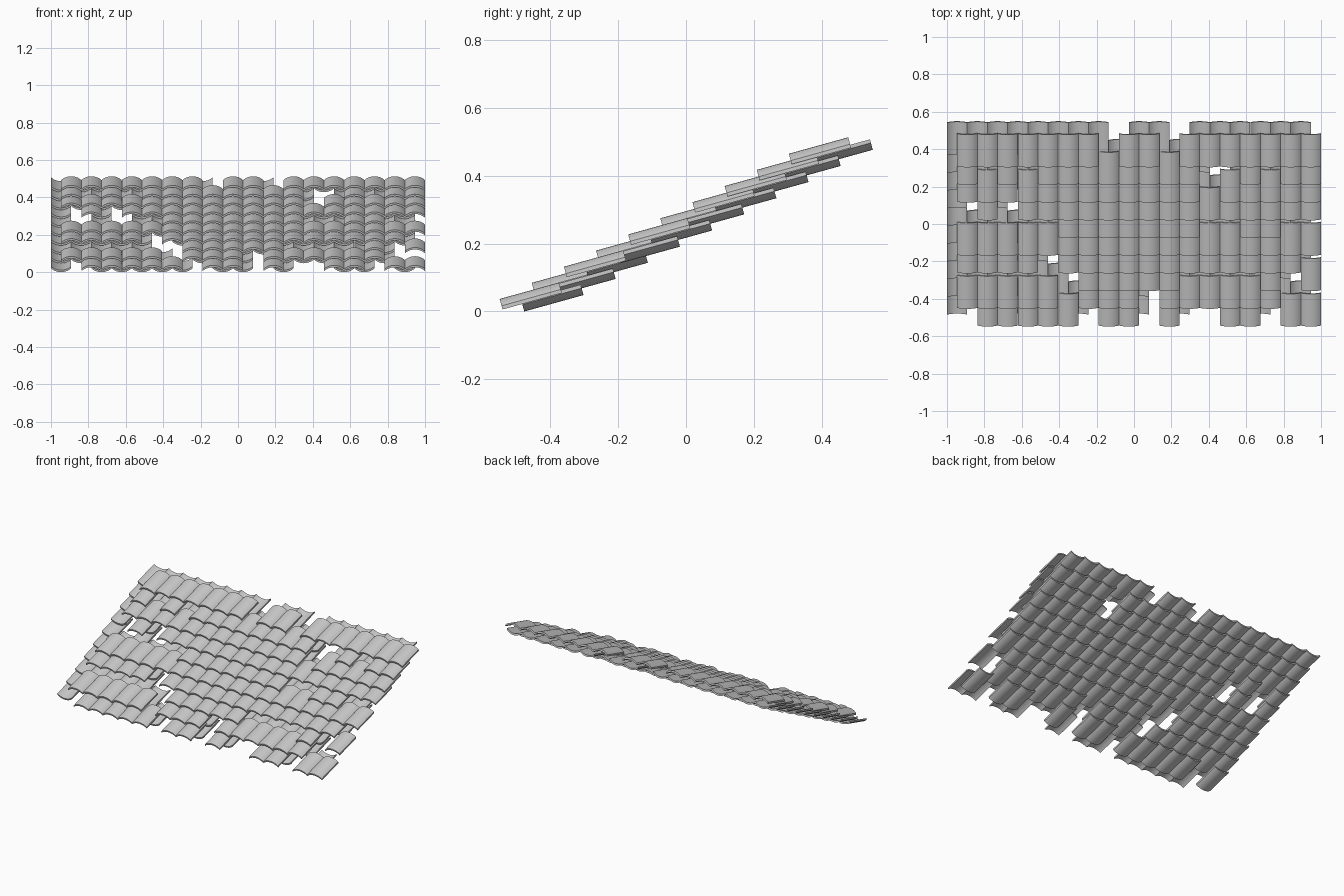
import bpy, bmesh, math

if "Cube" in bpy.data.objects:
    bpy.data.objects.remove(bpy.data.objects["Cube"])

PITCH_X = 2.0 / 18.5          # column spacing
STEP_Y, STEP_Z = 0.0946, 0.0475   # row spacing
ROWS, COLS = 10, 18
WIDTH, RISE, THICK, LENGTH = 0.108, 0.021, 0.011, 0.181
TILT = math.radians(15.5)
SEG = 10

# gaps in the roof: row -> missing columns
COVER_GAPS = {
    0: {0, 6, 9, 11, 12, 15},
    1: {5, 9, 16, 17},
    2: {0, 1, 2, 3, 4, 5, 11, 12, 13, 14, 16},
    3: {4, 17},
    5: {0, 1, 2, 3, 4, 12, 13, 16, 17},
    6: {0, 2},
    7: {12},
    8: {1, 3, 12, 13, 15},
    9: {7, 10},
}
PAN_GAPS = {
    0: {1, 7, 10, 12, 13, 16},
    1: {6, 10, 17},
    2: {5, 6, 17},
    3: {5},
    5: {1, 3},
    6: {1, 3},
    7: {13},
    8: {13},
    9: {8, 11},
}


def tile_profile(flip):
    """Closed curved section, resting on z = 0."""
    half = WIDTH / 2
    radius = (half * half + RISE * RISE) / (2 * RISE)
    amax = math.asin(half / radius)
    arc = []
    for i in range(SEG + 1):
        a = -amax + 2 * amax * i / SEG
        arc.append((radius * math.sin(a), radius * math.cos(a) - radius + RISE))
    if flip:
        arc = [(x, RISE - z) for x, z in arc]
    return arc + [(x, z + THICK) for x, z in reversed(arc)]


def add_tile(bm, prof, x, y, z):
    """Extrude the section up the slope from its lower front edge."""
    c, s = math.cos(TILT), math.sin(TILT)
    rings = []
    for d in (0, LENGTH):
        rings.append([bm.verts.new((x + px, y + d * c - pz * s, z + d * s + pz * c))
                      for px, pz in prof])
    n = len(prof)
    for i in range(n):
        j = (i + 1) % n
        bm.faces.new((rings[0][i], rings[0][j], rings[1][j], rings[1][i]))
    # end caps as quads across the shell
    for r in rings:
        for i in range(SEG):
            bm.faces.new((r[i], r[i + 1], r[n - 2 - i], r[n - 1 - i]))


def build_layer(name, flip, x0, y0, z0, gaps):
    bm = bmesh.new()
    prof = tile_profile(flip)
    for row in range(ROWS):
        for col in range(COLS):
            if col in gaps.get(row, ()):
                continue
            add_tile(bm, prof, x0 + col * PITCH_X, y0 + row * STEP_Y, z0 + row * STEP_Z)
    bmesh.ops.recalc_face_normals(bm, faces=bm.faces[:])
    mesh = bpy.data.meshes.new(name)
    bm.to_mesh(mesh)
    bm.free()
    ob = bpy.data.objects.new(name, mesh)
    bpy.context.collection.objects.link(ob)
    bpy.ops.object.select_all(action='DESELECT')
    ob.select_set(True)
    bpy.context.view_layer.objects.active = ob
    bpy.ops.object.shade_smooth_by_angle(angle=math.radians(30))


# lower troughs and upper ridged covers
build_layer("pan_tiles", True, -1 + WIDTH / 2, -0.476, 0.0, PAN_GAPS)
build_layer("cover_tiles", False, 1 - WIDTH / 2 - (COLS - 1) * PITCH_X, -0.540, 0.006, COVER_GAPS)
